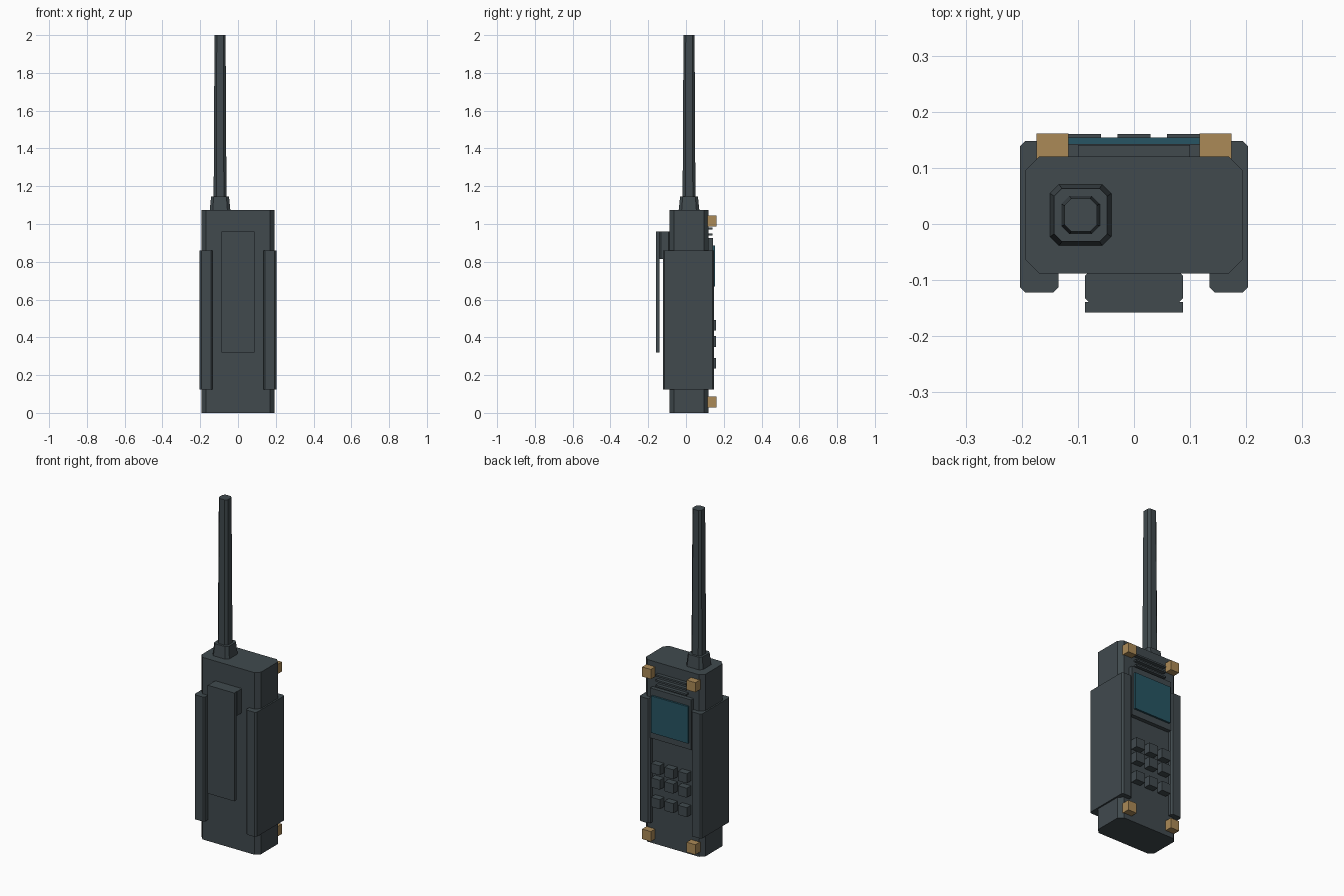
import bpy, bmesh

if "Cube" in bpy.data.objects:
    bpy.data.objects.remove(bpy.data.objects["Cube"])


def material(name, rgb):
    m = bpy.data.materials.new(name)
    m.diffuse_color = (*rgb, 1)
    m.use_nodes = True
    m.node_tree.nodes["Principled BSDF"].inputs["Base Color"].default_value = m.diffuse_color
    return m


SLATE = material("slate plastic", (0.052, 0.068, 0.076))
GOLD = material("brass", (0.41, 0.255, 0.095))
TEAL = material("teal glass", (0.02, 0.09, 0.125))


def prism(name, x, y, z, mat=SLATE, cut=0.0, top=1.0):
    """Upright block with chamfered vertical edges; top scales the upper ring."""
    cx, cy = sum(x) / 2, sum(y) / 2
    a, b = (x[1] - x[0]) / 2, (y[1] - y[0]) / 2
    if cut:
        ring = [(a, cut - b), (a, b - cut), (a - cut, b), (cut - a, b),
                (-a, b - cut), (-a, cut - b), (cut - a, -b), (a - cut, -b)]
    else:
        ring = [(a, -b), (a, b), (-a, b), (-a, -b)]
    bm = bmesh.new()
    lo = [bm.verts.new((cx + u, cy + v, z[0])) for u, v in ring]
    hi = [bm.verts.new((cx + u * top, cy + v * top, z[1])) for u, v in ring]
    bm.faces.new(lo[::-1])
    bm.faces.new(hi)
    n = len(ring)
    for i in range(n):
        j = (i + 1) % n
        bm.faces.new((lo[i], lo[j], hi[j], hi[i]))
    me = bpy.data.meshes.new(name)
    bm.to_mesh(me)
    bm.free()
    me.materials.append(mat)
    ob = bpy.data.objects.new(name, me)
    bpy.context.collection.objects.link(ob)
    return ob


# Main case
prism("body", (-0.194, 0.194), (-0.088, 0.12), (0, 1.075), cut=0.025)

# Side grips and brass corner studs, mirrored left and right
for s, side in ((-1, "left"), (1, "right")):
    prism(side + "_grip", sorted((s * 0.135, s * 0.203)), (-0.122, 0.148),
          (0.125, 0.86), cut=0.009)
    for label, z in (("lower", (0.029, 0.088)), ("upper", (0.988, 1.045))):
        prism(f"{side}_{label}_stud", sorted((s * 0.117, s * 0.174)),
              (0.115, 0.161), z, GOLD)

# Antenna: tapered collar and long rod
ax, ay = -0.095, 0.016
prism("antenna_collar", (ax - 0.055, ax + 0.055), (ay - 0.055, ay + 0.055),
      (1.07, 1.145), cut=0.016, top=0.86)
prism("antenna_rod", (ax - 0.034, ax + 0.034), (ay - 0.034, ay + 0.034),
      (1.14, 2.0), cut=0.014, top=0.86)

# Belt clip: hinge block and hanging plate
prism("clip_hinge", (-0.087, 0.087), (-0.145, -0.08), (0.816, 0.959), cut=0.012)
prism("clip_plate", (-0.087, 0.087), (-0.158, -0.139), (0.32, 0.959))

# Display
prism("screen_bezel", (-0.134, 0.134), (0.115, 0.143), (0.63, 0.925))
prism("screen", (-0.12, 0.12), (0.14, 0.154), (0.668, 0.886), TEAL)

# Speaker slats
for i, z in enumerate((0.945, 0.976, 1.007)):
    prism(f"speaker_slat_{i + 1}", (-0.1, 0.1), (0.115, 0.141),
          (z - 0.005, z + 0.005))

# Keypad
for r, z in enumerate((0.263, 0.378, 0.463)):
    for c, x in enumerate((-0.088, 0, 0.088)):
        prism(f"key_{r + 1}_{c + 1}", (x - 0.029, x + 0.029), (0.115, 0.16),
              (z - 0.028, z + 0.028))
